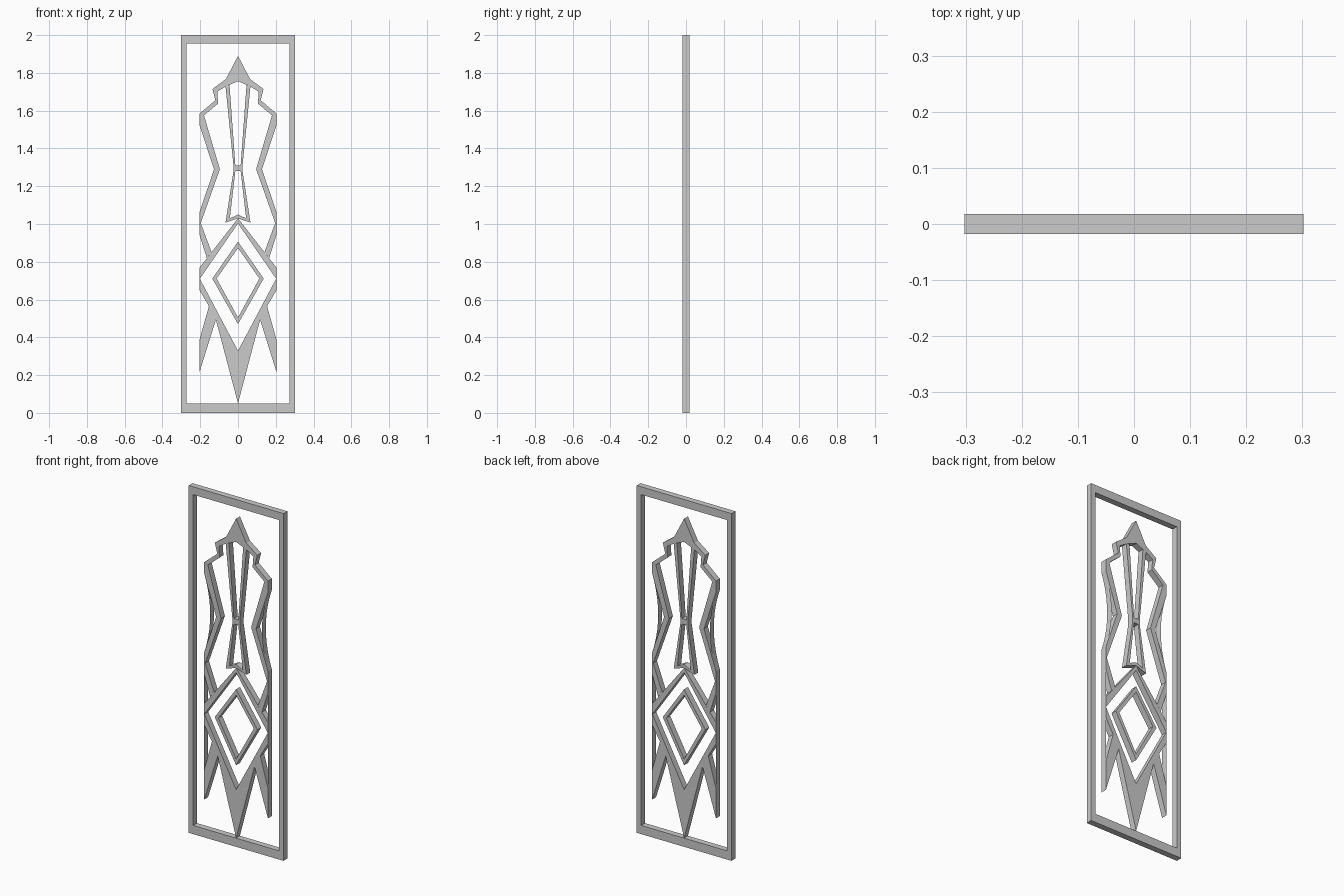
import bpy, bmesh

if "Cube" in bpy.data.objects:
    bpy.data.objects.remove(bpy.data.objects["Cube"])

D = 0.0175   # half thickness of the panel
W = 0.203    # half width of the ornament


def finish(name, bm):
    """Turn a right-half bmesh into an object mirrored across x = 0."""
    me = bpy.data.meshes.new(name)
    bm.to_mesh(me)
    bm.free()
    ob = bpy.data.objects.new(name, me)
    bpy.context.collection.objects.link(ob)
    mod = ob.modifiers.new("mirror", 'MIRROR')
    mod.use_clip = True
    return ob


def half_plate(name, pts):
    """Extrude a right-half (x, z) outline through the panel depth."""
    bm = bmesh.new()
    face = bm.faces.new([bm.verts.new((x, -D, z)) for x, z in pts])
    ext = bmesh.ops.extrude_face_region(bm, geom=[face], use_keep_orig=True)
    for g in ext["geom"]:
        if isinstance(g, bmesh.types.BMVert):
            g.co.y = D
    # open the walls lying on the mirror plane
    seam = [f for f in bm.faces if all(abs(v.co.x) < 1e-6 for v in f.verts)]
    bmesh.ops.delete(bm, geom=seam, context='FACES')
    bmesh.ops.recalc_face_normals(bm, faces=bm.faces)
    return finish(name, bm)


def thin_wall(name, pts):
    """Sheet following an (x, z) path, as deep as the panel."""
    bm = bmesh.new()
    rows = [[bm.verts.new((x, y, z)) for y in (-D, D)] for x, z in pts]
    for a, b in zip(rows, rows[1:]):
        bm.faces.new((a[0], a[1], b[1], b[0]))
    return finish(name, bm)


# outer rectangular frame
half_plate("outer_frame", [
    (0, 0), (0.302, 0), (0.302, 2), (0, 2),
    (0, 1.955), (0.273, 1.955), (0.273, 0.05), (0, 0.05)])

# stepped crown running into the waisted side bands
half_plate("crown_and_side_band", [
    (0, 1.89), (0.064, 1.767), (0.135, 1.715), (0.12, 1.655),
    (W, 1.585), (W, 1.52), (0.127, 1.29), (W, 1.065), (W, 0.94),
    (0.165, 0.819), (0.14, 0.851), (0.197, 1.005), (0.096, 1.29),
    (0.18, 1.575), (0.105, 1.638), (0.11, 1.70), (0.066, 1.728),
    (0, 1.756)])

# pinched central bars with knot and foot chevron
half_plate("centre_fan", [
    (0.045, 1.736), (0.066, 1.728), (0.024, 1.31), (0.024, 1.28),
    (0.066, 1.008), (0, 1.03), (0, 1.05), (0.043, 1.03),
    (0.014, 1.28), (0, 1.28), (0, 1.31), (0.014, 1.31)])

# large diamond with the three lower spikes
half_plate("large_diamond_and_spikes", [
    (0, 1.03), (W, 0.77), (W, 0.648), (0.154, 0.565), (W, 0.39),
    (W, 0.218), (0.117, 0.493), (0, 0.05), (0, 0.329),
    (W - 0.001, 0.71), (0, 1.003)])

# small floating diamond
half_plate("small_diamond", [
    (0, 0.907), (0.136, 0.711), (0, 0.47),
    (0, 0.505), (0.113, 0.711), (0, 0.873)])

# thin sheets along the clipped sides and the waist
thin_wall("side_sheet", [(W, 0.218), (W, 1.065)])
steps = [i / 5 - 1 for i in range(11)]
thin_wall("waist_sheet",
          [(W - 0.038 * (1 - t * t), 1.2925 + 0.2275 * t) for t in steps])
